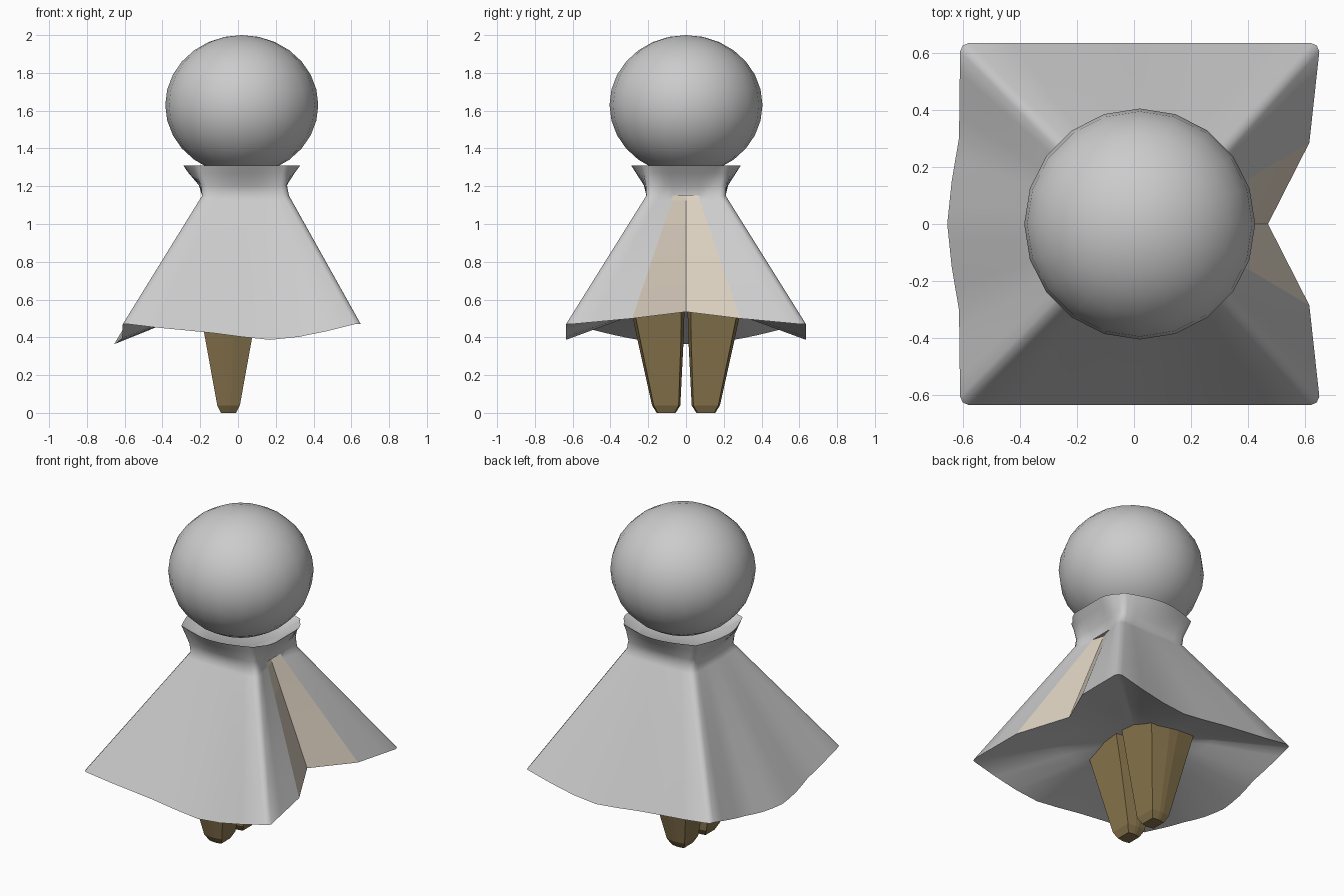
import bpy, bmesh
from math import sin, pi
from mathutils import Vector

if "Cube" in bpy.data.objects:
    bpy.data.objects.remove(bpy.data.objects["Cube"])


def lerp(a, b, t):
    return a + (b - a) * t


def table(pts, t):
    for (t0, v0), (t1, v1) in zip(pts, pts[1:]):
        if t <= t1:
            return lerp(v0, v1, (t - t0) / (t1 - t0))
    return pts[-1][1]


def material(name, col):
    m = bpy.data.materials.new(name)
    m.diffuse_color = (*col, 1)
    m.use_nodes = True
    m.node_tree.nodes["Principled BSDF"].inputs["Base Color"].default_value = m.diffuse_color
    return m


def mesh_object(name, verts, faces, mat=None, smooth=None):
    bm = bmesh.new()
    vs = [bm.verts.new(v) for v in verts]
    for f in faces:
        bm.faces.new([vs[i] for i in f])
    bmesh.ops.remove_doubles(bm, verts=bm.verts, dist=1e-5)
    bmesh.ops.recalc_face_normals(bm, faces=bm.faces)
    me = bpy.data.meshes.new(name)
    bm.to_mesh(me)
    bm.free()
    ob = bpy.data.objects.new(name, me)
    bpy.context.collection.objects.link(ob)
    if mat:
        me.materials.append(mat)
    if smooth:
        bpy.ops.object.select_all(action='DESELECT')
        ob.select_set(True)
        bpy.context.view_layer.objects.active = ob
        bpy.ops.object.shade_smooth_by_angle(angle=smooth)
    return ob


brown = material("brown", (0.25, 0.18, 0.075))
beige = material("beige", (0.72, 0.64, 0.53))

# Head: slightly flattened ball
bpy.ops.mesh.primitive_uv_sphere_add(segments=20, ring_count=14, location=(0.02, 0, 1.63))
head = bpy.context.object
head.name = "head"
head.scale = (0.405, 0.405, 0.37)
bpy.ops.object.shade_smooth()

# Cloak: stack of square rings, open on the +x side
N = 8
FRONT = [(0, .47), (.17, .445), (.33, .43), (.48, .405), (.64, .385), (.8, .41), (1, .47)]
BULGE = [(0, 0), (.5, .08), (.75, .65), (1, 1)]


def half_ring(xl, xr, h, yw, z, hem, xs, bow):
    """Points of the front half, from the slit edge round to the middle of the left side."""
    r = 0.03
    pts = [Vector((lerp(xs, xr, t) + bow * (1 - t * t) * (hem == 0), lerp(-yw, -h + r, t),
                   z + hem * lerp(.03, 0, t))) for t in (0, .33, .66, 1)]
    pts.append(Vector((xr - r * .3, -h + r * .3, z)))
    for i in range(N + 1):
        t = 1 - i / N
        x = lerp(xl + r, xr - r, t)
        pts.append(Vector((x, -h - bow * sin(t * pi), z + hem * (table(FRONT, t) - .47))))
    pts.append(Vector((xl + r * .3, -h + r * .3, z)))
    for i in range(9):
        t = i / 8
        s = sin(t * pi / 2)
        pts.append(Vector((xl - .045 * hem * table(BULGE, t) - bow * s,
                           lerp(-h + r, 0, t), z - .105 * hem * s)))
    return pts


def ring(*a):
    p = half_ring(*a)
    return p + [Vector((v.x, -v.y, v.z)) for v in reversed(p[:-1])]


# left x, right x, half depth, slit half width, z, hem sag, slit edge x, side bow
specs = [(-.17, .21, .19, .06, 1.26, 0, .21, .03),
         (-.235, .275, .235, .10, 1.31, 0, .275, .055),
         (-.222, .265, .225, .09, 1.27, 0, .26, .04),
         (-.197, .258, .213, .07, 1.205, 0, .245, .01),
         (-.19, .27, .21, .07, 1.15, 0, .24, 0)]
for t in (.04, .25, .5, .75, 1):
    specs.append((lerp(-.19, -.61, t), lerp(.27, .65, t), lerp(.21, .635, t),
                  lerp(.065, .285, t), lerp(1.15, .47, t), t, lerp(.24, .615, t), 0))
rings = [ring(*s) for s in specs]
M = len(rings[0])
verts = [v for r in rings for v in r]
faces = []
for k in range(len(rings) - 1):
    for i in range(M - 1):
        a = k * M + i
        faces.append((a, a + 1, a + M + 1, a + M))
    if k < 4:  # collar closes above the slit
        faces.append((k * M + M - 1, k * M, k * M + M, k * M + 2 * M - 1))
faces.append(tuple(range(M)))
mesh_object("cloak", verts, faces, smooth=0.95)

# Beige folded panel set into the slit
pv, pf = [], []
for k in range(4, len(rings)):
    t = specs[k][5]
    a, b = rings[k][0], rings[k][-1]
    pv += [a, Vector((lerp(.22, .47, t), 0, a.z + .035 * t)), b]
for k in range(len(pv) // 3 - 1):
    for q in (3 * k, 3 * k + 1):
        pf.append((q, q + 1, q + 4, q + 3))
mesh_object("inner_panel", pv, pf, beige)

# Underside: shallow hollow lining closing the hem
hem = rings[-1] + [pv[-2]]
center = Vector((-.02, 0, .58))
L = len(hem)
uv = hem + [v.lerp(center, .5) + Vector((0, 0, .02)) for v in hem] + [center]
uf = []
for i in range(L):
    j = (i + 1) % L
    uf += [(i, j, L + j, L + i), (L + i, L + j, 2 * L)]
mesh_object("cloak_lining", uv, uf, smooth=0.7)


# Legs: tapered, ridged posts
def section(x0, x1, y0, y1, z):
    cx, cy = (x1 - x0) * .4, (y1 - y0) * .06
    return [(x0 + cx, y0, z), (x1 - cx, y0, z), (x1, y0 + cy, z), (x1, y1 - cy, z),
            (x1 - cx, y1, z), (x0 + cx, y1, z), (x0, y1 - cy, z), (x0, y0 + cy, z)]


for name, s in (("leg_front", -1), ("leg_back", 1)):
    levels = [section(-.09, -.01, .055, .155, 0), section(-.11, .01, .03, .18, .04),
              section(-.175, .075, .012, .26, .4), section(-.225, .125, .005, .315, .66)]
    lv = [(x, y * s, z) for lev in levels for x, y, z in lev]
    lf = [tuple(range(8)), tuple(range(24, 32))]
    for k in range(3):
        for i in range(8):
            j = (i + 1) % 8
            lf.append((8 * k + i, 8 * k + j, 8 * k + 8 + j, 8 * k + 8 + i))
    mesh_object(name, lv, lf, brown)
